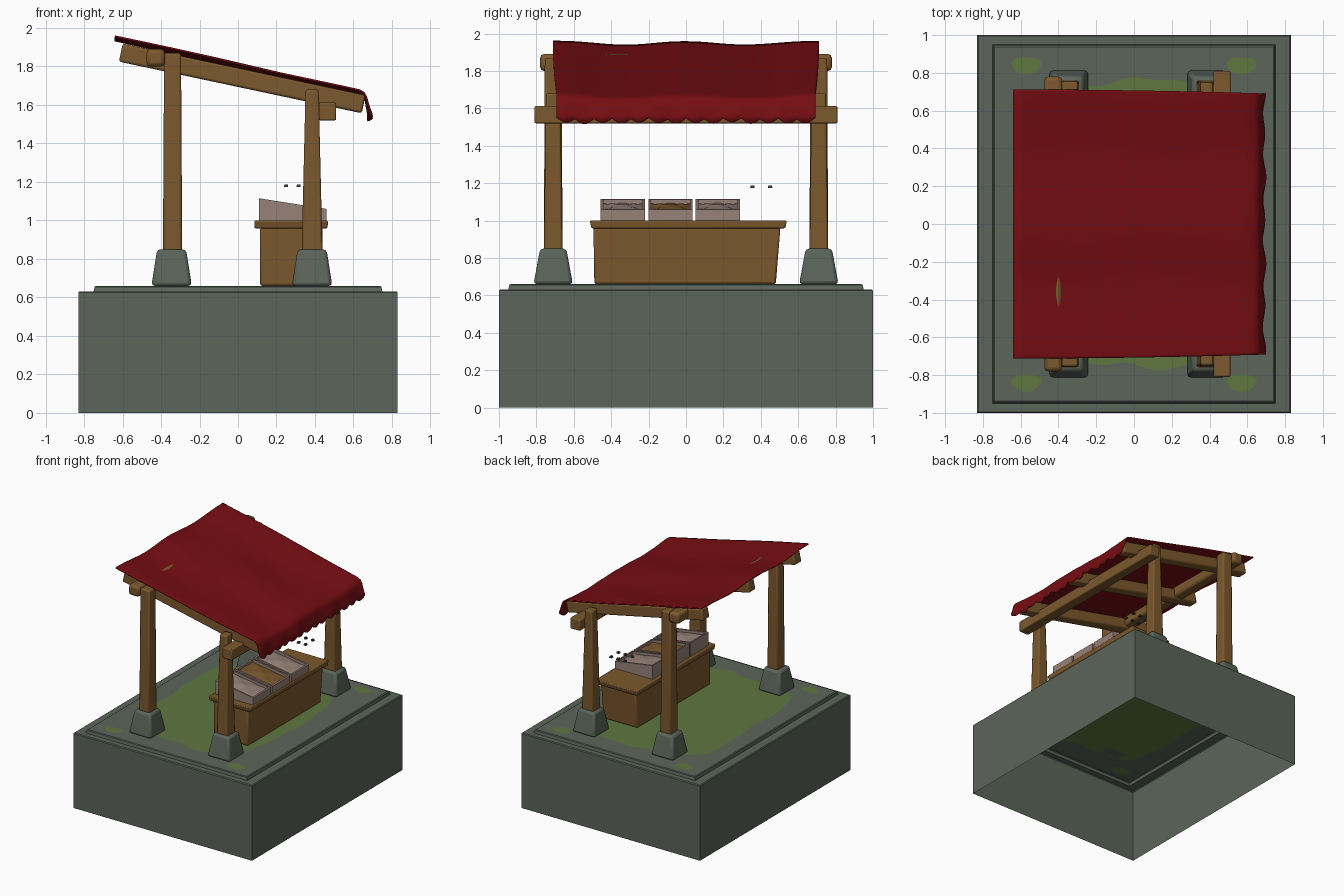
import bpy, bmesh, math
from mathutils import Matrix

if "Cube" in bpy.data.objects:
    bpy.data.objects.remove(bpy.data.objects["Cube"])


def material(name, rgb):
    m = bpy.data.materials.new(name)
    m.diffuse_color = (*rgb, 1)
    m.use_nodes = True
    m.node_tree.nodes["Principled BSDF"].inputs["Base Color"].default_value = m.diffuse_color
    return m


STONE = material("grey_stone", (.105, .13, .102))
GRASS = material("moss_green", (.115, .185, .052))
WOOD = material("brown_wood", (.2, .098, .026))
CLOTH = material("red_cloth", (.18, .004, .006))
CRATE = material("pale_crate", (.31, .225, .19))
DARK = material("dark_grey", (.045, .055, .05))


def make(name, bm, mats, bevel=0, smooth=True, recalc=True):
    if recalc:
        bmesh.ops.recalc_face_normals(bm, faces=bm.faces)
    me = bpy.data.meshes.new(name)
    bm.to_mesh(me)
    bm.free()
    ob = bpy.data.objects.new(name, me)
    bpy.context.collection.objects.link(ob)
    for m in mats:
        me.materials.append(m)
    bpy.context.view_layer.objects.active = ob
    ob.select_set(True)
    if smooth:
        bpy.ops.object.shade_smooth_by_angle(angle=math.radians(40))
    ob.select_set(False)
    if bevel:
        mod = ob.modifiers.new("bevel", 'BEVEL')
        mod.width, mod.segments = bevel, 2
    return ob


def box(name, lo, hi, mat, bevel=.01):
    """Box from a bottom and a top rectangle, each (x0, x1, y0, y1, z)."""
    bm = bmesh.new()
    rings = [[bm.verts.new((r[i], r[j], r[4])) for i, j in ((0, 2), (1, 2), (1, 3), (0, 3))]
             for r in (lo, hi)]
    bm.faces.new(rings[0][::-1])
    bm.faces.new(rings[1])
    for k in range(4):
        n = (k + 1) % 4
        bm.faces.new((rings[0][k], rings[0][n], rings[1][n], rings[1][k]))
    return make(name, bm, [mat], bevel)


def around(cx, cy, hx, hy, z):
    return (cx - hx, cx + hx, cy - hy, cy + hy, z)


# Stone plinth: hollow, open below, raised top with a wavy moss patch
N = 24
square = []
for k in range(4):
    for i in range(N):
        t = -1 + 2 * i / N
        square.append([(t, -1), (1, t), (-t, 1), (-1, -t)][k])


def blob(u, v):
    a = math.atan2(v, u)
    c, s = math.cos(a), math.sin(a)
    r = (c ** 4 + s ** 4) ** -.25 * (1 + .025 * math.sin(5 * a + 1) + .015 * math.sin(13 * a))
    return (-.03 + .565 * c * r, .755 * s * r, .66)


bm = bmesh.new()
loops = [[bm.verts.new((u * x, v * y, z)) for u, v in square]
         for x, y, z in ((.83, 1, 0), (.83, 1, .625), (.824, .994, .632),
                         (.75, .95, .632), (.745, .945, .655), (.738, .938, .66))]
loops.append([bm.verts.new(blob(u, v)) for u, v in square])
M = len(square)
for a, b in zip(loops, loops[1:]):
    for i in range(M):
        j = (i + 1) % M
        bm.faces.new((a[i], a[j], b[j], b[i]))
mid = bm.verts.new((-.03, 0, .66))
for i in range(M):
    f = bm.faces.new((loops[-1][i], loops[-1][(i + 1) % M], mid))
    f.material_index = 1
make("plinth", bm, [STONE, GRASS], recalc=False, smooth=False)

# Small moss patches at the corners, seen from above and from inside
bm = bmesh.new()
for sx in (-1, 1):
    for sy in (-1, 1):
        for z in (.662, .658):
            ring = []
            for i in range(20):
                a = i * math.tau / 20
                r = 1 + .08 * math.sin(3 * a)
                ring.append(bm.verts.new((sx * .57 + .078 * r * math.cos(a),
                                          sy * .84 + .046 * r * math.sin(a), z)))
            bm.faces.new(ring if z > .66 else ring[::-1])
make("corner_moss", bm, [GRASS], smooth=False, recalc=False)

# Posts on stone footings
for side, sy in (("left", -1), ("right", 1)):
    y = .71 * sy
    for row, x in (("back", -.345), ("front", .385)):
        box(f"{row}_{side}_footing", around(x, y, .105, .105, .66),
            around(x, y, .075, .07, .85), STONE, .018)
    box(f"back_{side}_post", around(-.34, y, .05, .05, .84),
        around(-.34, y, .044, .045, 1.87), WOOD, .012)
    box(f"front_{side}_post", around(.385, y, .054, .05, .84),
        around(.385, y, .034, .038, 1.68), WOOD, .01)

# Cross beams along the stall
box("front_cross_beam", (.42, .51, -.81, .81, 1.52), (.42, .51, -.81, .81, 1.612), WOOD, .008)
box("back_cross_beam", (-.475, -.38, -.78, .78, 1.8), (-.475, -.38, -.78, .78, 1.89), WOOD, .02)

# Sloping rafters
for name, y in (("left_rafter", -.61), ("middle_rafter", 0), ("right_rafter", .61)):
    ob = box(name, (-.645, .645, -.045, .045, -.048), (-.645, .645, -.045, .045, .048), WOOD, .012)
    ob.matrix_world = Matrix.Translation((.022, y, 1.738)) @ Matrix.Rotation(math.radians(12), 4, 'Y')

# Cloth awning: straight slope, then a drooping scalloped front edge
profile = [(-.64 + 1.27 * i / 24, 1.958 - .283 * i / 24) for i in range(25)]
profile += [(.652, 1.662), (.664, 1.638), (.672, 1.60), (.68, 1.57), (.686, 1.545)]
COLS = 112
bm = bmesh.new()
grid = []
for r, (x, z) in enumerate(profile):
    row = []
    front = max(0, (r - 24) / 5)
    for c in range(COLS + 1):
        t = -1 + 2 * c / COLS
        y = t * (.712 - .02 * max(0, (x + .64) / 1.3) ** 2)
        sag = .018 * math.sin(math.pi * min(1, abs(t))) ** 2 + .006 * (1 - abs(t))
        wave = front * .007 * math.sin(t * 19 + 1) + .003 * math.sin(t * 9 + x * 7)
        drop = .024 * abs(math.sin(t * 7 * math.pi)) if r == len(profile) - 1 else 0
        row.append(bm.verts.new((x + front * wave, y, z - sag * (1 - front) + wave * .6 - drop)))
    grid.append(row)
for a, b in zip(grid, grid[1:]):
    for c in range(COLS):
        bm.faces.new((a[c], b[c], b[c + 1], a[c + 1]))
awning = make("cloth_awning", bm, [CLOTH], recalc=False)
solid = awning.modifiers.new("thickness", 'SOLIDIFY')
solid.thickness, solid.offset = .01, 0

# Counter
box("counter_body", (.115, .435, -.49, .48, .66), (.115, .44, -.495, .505, .965), WOOD, .012)
box("counter_top", (.085, .465, -.505, .53, .958), (.085, .468, -.515, .54, 1.0), WOOD, .008)

# Sloped display crates with lumpy contents
X0, X1 = .11, .46


def slope(x):
    return 1.115 - .055 * (x - X0) / (X1 - X0)


for name, yc, fill in (("left", -.338, CRATE), ("middle", -.083, WOOD), ("right", .17, CRATE)):
    bm = bmesh.new()
    w, t = .118, .014
    outer = [(X0, yc - w), (X1, yc - w), (X1, yc + w), (X0, yc + w)]
    inner = [(X0 + t, yc - w + t), (X1 - t, yc - w + t), (X1 - t, yc + w - t), (X0 + t, yc + w - t)]
    rings = [[bm.verts.new((x, y, 1.0)) for x, y in outer],
             [bm.verts.new((x, y, slope(x))) for x, y in outer],
             [bm.verts.new((x, y, slope(x))) for x, y in inner],
             [bm.verts.new((x, y, 1.01)) for x, y in inner]]
    for a, b in zip(rings, rings[1:]):
        for i in range(4):
            j = (i + 1) % 4
            bm.faces.new((a[i], a[j], b[j], b[i]))
    bm.faces.new(rings[0][::-1])
    bm.faces.new(rings[3])
    make(f"{name}_crate", bm, [CRATE], smooth=False)
    bm = bmesh.new()
    bmesh.ops.create_grid(bm, x_segments=16, y_segments=12, size=1)
    for v in bm.verts:
        u, s = v.co.x, v.co.y
        x = (X0 + X1) / 2 + u * (X1 - X0 - 2 * t) / 2
        hump = .014 * (1 - s * s) * (1 - u * u) + .004 * math.sin(6 * u + 2) * math.cos(5 * s)
        v.co = (x, yc + s * (w - t), slope(x) - .022 + hump)
    make(f"{name}_crate_contents", bm, [fill])

# Six small floating studs above the free end of the counter
for i, x in enumerate((.25, .315, .38)):
    for j, y in enumerate((.355, .45)):
        box(f"stud_{i}_{j}", around(x, y, .011, .012, 1.173), around(x, y, .009, .01, 1.187), DARK, 0)
